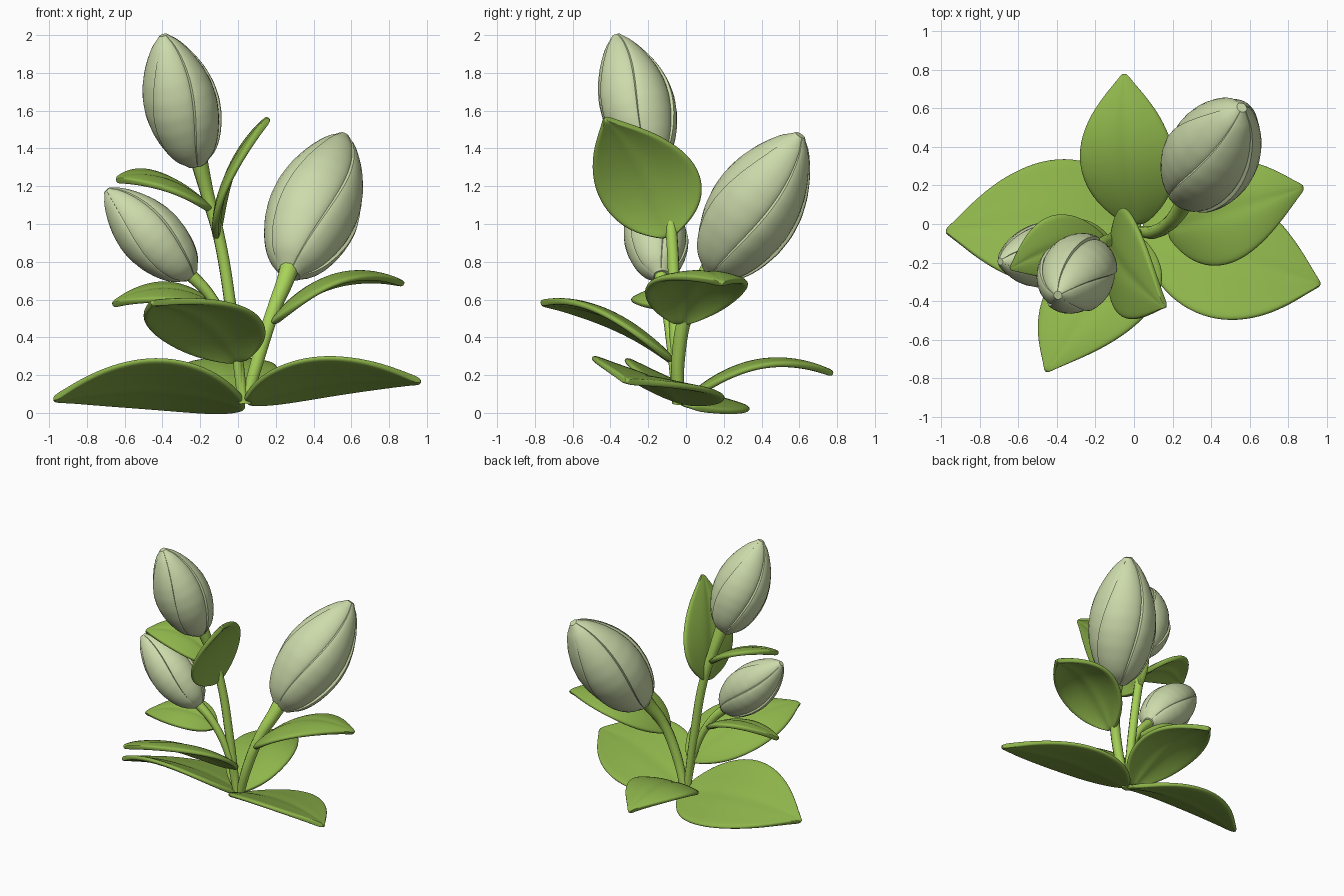
import bpy, math
from mathutils import Vector

if "Cube" in bpy.data.objects:
    bpy.data.objects.remove(bpy.data.objects["Cube"])

def material(name, rgb):
    m = bpy.data.materials.new(name)
    m.diffuse_color = (*rgb, 1)
    m.use_nodes = True
    m.node_tree.nodes["Principled BSDF"].inputs["Base Color"].default_value = m.diffuse_color
    return m

LEAF = material("leaf green", (0.27, 0.46, 0.07))
STEM = material("stem light green", (0.39, 0.65, 0.10))
BUD = material("bud pale green", (0.61, 0.71, 0.41))

def mesh_object(name, verts, faces, mat):
    me = bpy.data.meshes.new(name)
    me.from_pydata(verts, [], faces)
    me.materials.append(mat)
    me.polygons.foreach_set("use_smooth", [True] * len(me.polygons))
    ob = bpy.data.objects.new(name, me)
    bpy.context.collection.objects.link(ob)
    return ob

def lerp_profile(pts, t):
    for (a, ra), (b, rb) in zip(pts, pts[1:]):
        if t <= b:
            return ra + (rb - ra) * (t - a) / (b - a)
    return pts[-1][1]

# Leaf: arched midline, pointed outline, curved and creased blade
OUTLINE = [(0, .12), (.06, .45), (.16, .78), (.3, .98), (.45, 1.03), (.6, .94),
           (.75, .71), (.87, .41), (.95, .16), (1, .02)]

def leaf(name, base, mid, tip, side, half, cup=.05, thick=.035):
    base, mid, tip = Vector(base), Vector(mid), Vector(tip)
    ctrl = 2 * mid - (base + tip) / 2
    side = Vector(side).normalized()
    cols = [-1, -.8, -.5, -.2, 0, .2, .5, .8, 1]
    verts, faces, n = [], [], len(cols)
    for u, w in OUTLINE:
        p = base * (1 - u) ** 2 + ctrl * 2 * u * (1 - u) + tip * u * u
        tan = (ctrl - base) * (1 - u) + (tip - ctrl) * u
        nor = tan.cross(side).normalized()
        if nor.z < 0:
            nor = -nor
        for v in cols:
            lift = cup * w * (v * v - .35) - (.012 * w if v == 0 else 0)
            verts.append(p + side * v * w * half + nor * lift)
    for i in range(len(OUTLINE) - 1):
        for j in range(n - 1):
            a = i * n + j
            faces.append((a, a + 1, a + n + 1, a + n))
    ob = mesh_object(name, verts, faces, LEAF)
    # keep the upper side facing up
    if sum(p.normal.z for p in ob.data.polygons) < 0:
        ob.data.flip_normals()
    s = ob.modifiers.new("thickness", 'SOLIDIFY')
    s.thickness, s.offset = thick, 0
    d = ob.modifiers.new("smooth", 'SUBSURF')
    d.levels = d.render_levels = 2

leaf("base_leaf_left", (.04, 0, .04), (-.45, 0, .145), (-.98, -.04, .07), (0, -.68, .27), .355, .02)
leaf("base_leaf_right", (.04, -.03, .06), (.5, -.17, .19), (.97, -.315, .165), (-.12, -.64, .18), .35, .02)
leaf("base_leaf_back", (.01, 0, .06), (-.04, .38, .265), (-.05, .78, .205), (1, .03, 0), .245, -.03)
leaf("front_leaf", (.01, -.07, .27), (-.2, -.40, .51), (-.455, -.77, .58), (.28, -.07, .06), .275, -.04)
leaf("right_middle_leaf", (.18, -.03, .47), (.51, .07, .71), (.88, .19, .68), (-.1, .95, -.05), .26, -.05)
leaf("left_middle_leaf", (-.13, -.09, .56), (-.38, -.14, .65), (-.665, -.2, .57), (.1, -1, -.3), .16, -.02)
leaf("left_upper_leaf", (-.15, -.09, 1.08), (-.40, -.12, 1.235), (-.645, -.23, 1.23), (.3, -.95, -.3), .17, -.02)
leaf("right_upper_leaf", (-.11, -.09, .93), (-.05, -.22, 1.26), (.165, -.43, 1.56), (.12, 1, .3), .27, -.02)

# Stems: tapered tubes along smooth paths (x, y, z, radius)
def stem(name, pts):
    cu = bpy.data.curves.new(name, 'CURVE')
    cu.dimensions = '3D'
    cu.bevel_depth, cu.bevel_resolution, cu.use_fill_caps = 1, 3, True
    cu.resolution_u = 8
    sp = cu.splines.new('BEZIER')
    sp.bezier_points.add(len(pts) - 1)
    for b, (x, y, z, r) in zip(sp.bezier_points, pts):
        b.co, b.radius = (x, y, z), r
        b.handle_left_type = b.handle_right_type = 'AUTO'
    sp.use_smooth = True
    cu.materials.append(STEM)
    ob = bpy.data.objects.new(name, cu)
    bpy.context.collection.objects.link(ob)
    bpy.ops.object.select_all(action='DESELECT')
    ob.select_set(True)
    bpy.context.view_layer.objects.active = ob
    bpy.ops.object.convert(target='MESH')

stem("tall_stem", [(.03, -.05, .05, .025), (-.03, -.06, .5, .031), (-.10, -.075, .93, .031),
                   (-.16, -.10, 1.15, .035), (-.215, -.155, 1.37, .048)])
stem("right_stem", [(.04, -.04, .05, .03), (.11, -.04, .3, .036), (.19, .01, .55, .038),
                    (.25, .09, .7, .047), (.285, .16, .81, .056)])
stem("left_stem", [(.02, -.05, .07, .022), (-.03, -.08, .38, .026), (-.14, -.11, .61, .028),
                   (-.28, -.14, .76, .036)])

# Buds: closed petals wrapped round the axis, with grooved seams
BUD_PROFILE = [(0, .2), (.04, .45), (.11, .66), (.2, .82), (.32, .95), (.44, 1), (.56, .97),
               (.68, .86), (.79, .69), (.88, .5), (.94, .34), (.98, .2), (1, .06)]
# position across one petal, height above the seam
PETAL = [(0, -.045), (.025, .03), (.08, .045), (.2, .045), (.35, .038), (.5, .028),
         (.65, .015), (.8, 0), (.9, -.015), (.97, -.03)]

def bud(name, base, tip, radius, phase, petals=5):
    base, tip = Vector(base), Vector(tip)
    axis = tip - base
    rot = axis.to_track_quat('Z', 'Y')
    rows, seg = 36, petals * len(PETAL)
    verts, faces = [], []
    for i in range(rows + 1):
        t = i / rows
        # average nearby samples to round the profile
        r = sum(lerp_profile(BUD_PROFILE, min(1, max(0, t + d))) for d in (-.025, 0, .025)) / 3
        for k in range(petals):
            for f, h in PETAL:
                # seams twist gently from base to tip
                a = 2 * math.pi * (k + f) / petals + phase + .7 * t
                rr = radius * r * (.98 + h)
                verts.append(base + rot @ Vector((rr * math.cos(a), rr * math.sin(a), t * axis.length)))
    for i in range(rows):
        for j in range(seg):
            k = (j + 1) % seg
            faces.append((i * seg + j, i * seg + k, (i + 1) * seg + k, (i + 1) * seg + j))
    faces.append(tuple(reversed(range(seg))))
    faces.append(tuple(range(rows * seg, (rows + 1) * seg)))
    ob = mesh_object(name, verts, faces, BUD)
    bpy.ops.object.select_all(action='DESELECT')
    ob.select_set(True)
    bpy.context.view_layer.objects.active = ob
    bpy.ops.object.shade_smooth_by_angle(angle=math.radians(35))

bud("top_bud", (-.215, -.165, 1.315), (-.395, -.37, 2.0), .198, .4)
bud("right_bud", (.27, .145, .735), (.56, .605, 1.47), .243, 1.0)
bud("left_bud", (-.245, -.13, .725), (-.695, -.195, 1.18), .168, .2)
